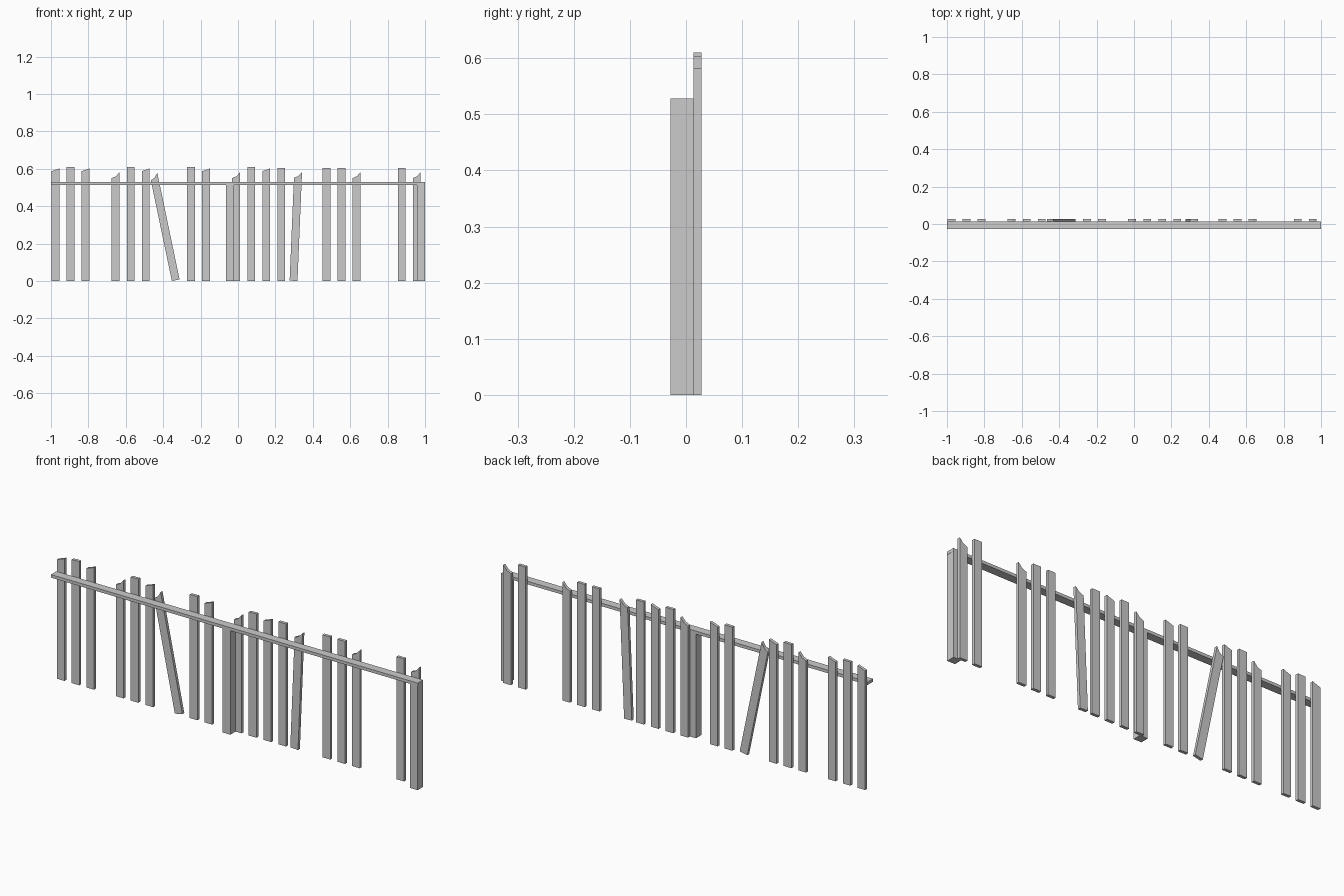
import bpy, math

if "Cube" in bpy.data.objects:
    bpy.data.objects.remove(bpy.data.objects["Cube"])

def prism(name, profile, y0, y1, x=0, z=0, lean=0):
    """Extrude an XZ profile along y, leaning it (degrees) about its foot."""
    c, s = math.cos(math.radians(lean)), math.sin(math.radians(lean))
    pts = [(x + px * c - pz * s, z + px * s + pz * c) for px, pz in profile]
    n = len(pts)
    verts = [(a, y0, b) for a, b in pts] + [(a, y1, b) for a, b in pts]
    faces = [tuple(range(n)), tuple(range(2 * n - 1, n - 1, -1))]
    faces += [(i, i + n, (i + 1) % n + n, (i + 1) % n) for i in range(n)]
    me = bpy.data.meshes.new(name)
    me.from_pydata(verts, [], faces)
    ob = bpy.data.objects.new(name, me)
    bpy.context.collection.objects.link(ob)
    return ob

def box(name, x0, x1, z0, z1):
    return prism(name, [(x0, z0), (x1, z0), (x1, z1), (x0, z1)], -0.028, 0.013)

# top rail and its two posts
box("top_rail", -1, 1, 0.513, 0.528)
box("middle_post", -0.064, -0.022, 0, 0.513)
box("end_post", 0.957, 0.999, 0, 0.513)

# picket tops, right to left: flat, slanted cut, splintered
W = 0.021
TOPS = {
    "flat": [(W, 0.61), (-W, 0.609)],
    "short": [(W, 0.604), (-W, 0.604)],
    "slant": [(W, 0.602), (0, 0.594), (-W, 0.587)],
    "broken": [(W, 0.582), (0.002, 0.56), (-W, 0.55)],
}

def picket(kind, x, z=0, lean=0):
    prism("picket_" + kind, [(-W, 0), (W, 0)] + TOPS[kind], 0.013, 0.028, x, z, lean)

# upright pickets by slot, with gaps where some are missing
SLOTS = {
    "flat": (1, 5, 9, 13),
    "short": (15, 18, 19, 23),
    "slant": (0, 2, 6, 10, 14),
    "broken": (4, 12, 20, 24),
}
for kind, slots in SLOTS.items():
    for i in slots:
        picket(kind, -0.976 + 0.0805 * i)

# loose leaning pickets
picket("broken", -0.333, 0.004, 11.8)
picket("broken", 0.297, 0.001, -2.4)
